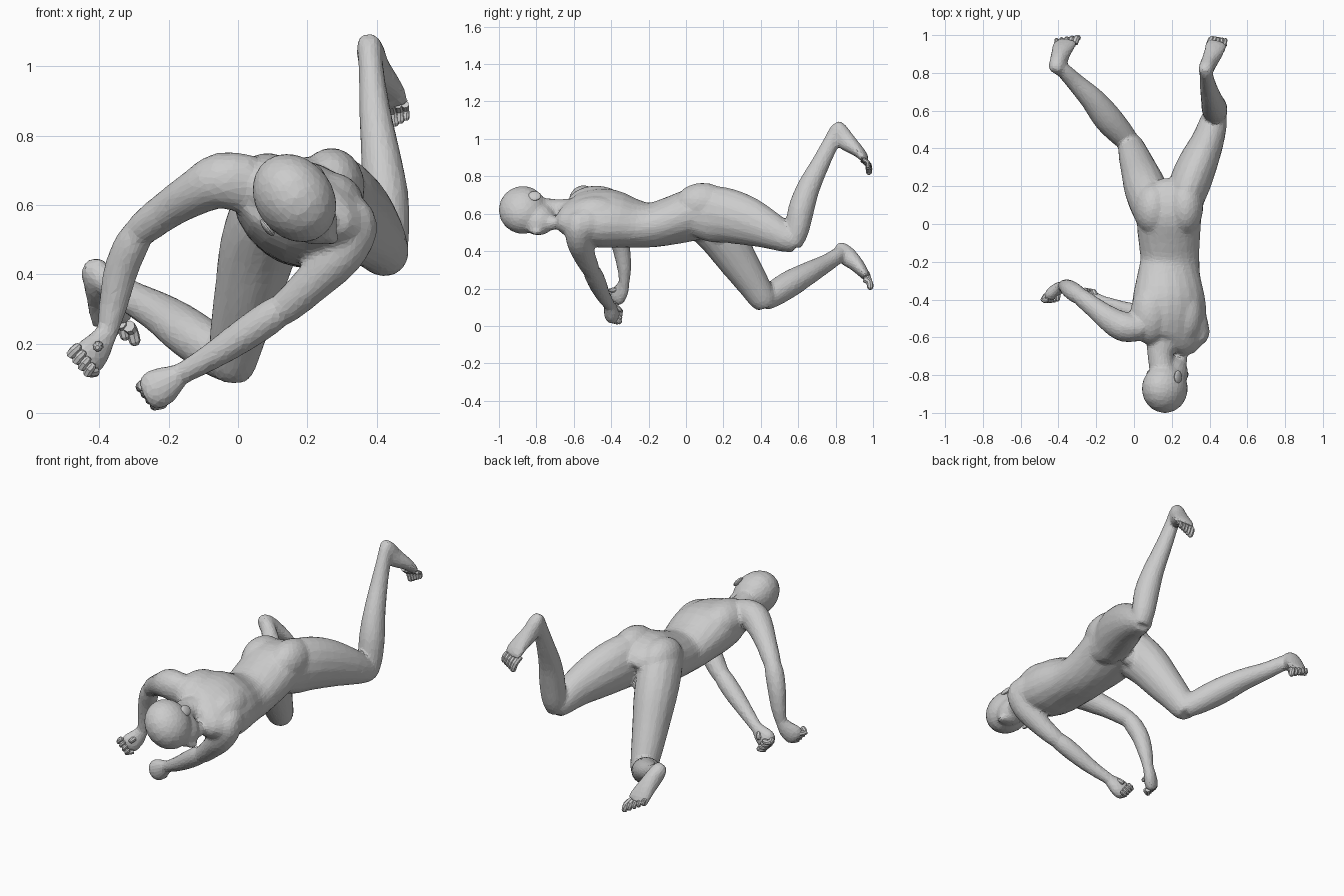
import bpy, bmesh, math
from mathutils import Vector, Matrix


def spline(rows, sub):
    """Catmull-Rom interpolation of every column of the ring table."""
    out = []
    n = len(rows)
    for i in range(n - 1):
        p = [rows[max(0, min(n - 1, i + k))] for k in (-1, 0, 1, 2)]
        for s in range(sub):
            t = s / sub
            out.append([0.5 * (2 * b + (c - a) * t + (2 * a - 5 * b + 4 * c - d) * t * t
                               + (3 * b - a - 3 * c + d) * t ** 3) for a, b, c, d in zip(*p)])
    out.append(list(rows[-1]))
    return out


def loft(bm, rows, up, sides=16, sub=3):
    """Tube of elliptical rings: x, y, z, side radius, up radius, optional roll."""
    rows = spline(rows, sub)
    pts = [Vector(r[:3]) for r in rows]
    rings = []
    for i, r in enumerate(rows):
        t = (pts[min(i + 1, len(pts) - 1)] - pts[max(i - 1, 0)]).normalized()
        side = t.cross(Vector(up)).normalized()
        u = side.cross(t)
        roll = math.radians(r[5]) if len(r) > 5 else 0
        ring = []
        for k in range(sides):
            a = 2 * math.pi * k / sides
            ca, sa = r[3] * math.cos(a), r[4] * math.sin(a)
            ring.append(bm.verts.new(pts[i] + side * (ca * math.cos(roll) - sa * math.sin(roll))
                                     + u * (ca * math.sin(roll) + sa * math.cos(roll))))
        rings.append(ring)
    faces = [bm.faces.new(rings[0]), bm.faces.new(rings[-1][::-1])]
    for a, b in zip(rings, rings[1:]):
        for k in range(sides):
            j = (k + 1) % sides
            faces.append(bm.faces.new((a[k], b[k], b[j], a[j])))
    bmesh.ops.recalc_face_normals(bm, faces=faces)


def ball(bm, c, r, tilt=0):
    """Ellipsoid, tilted about the y axis by some degrees."""
    m = (Matrix.Translation(c) @ Matrix.Rotation(math.radians(tilt), 4, 'Y')
         @ Matrix.Diagonal((*r, 1)))
    bmesh.ops.create_uvsphere(bm, u_segments=18, v_segments=12, radius=1, matrix=m)


def finish(bm, name):
    me = bpy.data.meshes.new(name)
    bm.to_mesh(me)
    bm.free()
    ob = bpy.data.objects.new(name, me)
    bpy.context.collection.objects.link(ob)
    return ob


def digits(name, base, tip, bend, r, n):
    """A row of n fingers or toes between two base and two tip points."""
    bm = bmesh.new()
    for i in range(n):
        f = i / (n - 1)
        a = Vector(base[0]).lerp(Vector(base[1]), f)
        b = Vector(tip[0]).lerp(Vector(tip[1]), f)
        m = (a + b) / 2 + Vector(bend)
        rr = r[0] + (r[1] - r[0]) * f
        e = b + (b - m).normalized() * rr * 0.6
        loft(bm, [(*a, rr, rr), (*m, rr, rr), (*b, rr * .9, rr * .9), (*e, rr * .4, rr * .4)],
             (0.3, 0.5, 0.81), 8, 2)
    finish(bm, name)


body = bmesh.new()
Z, Y = (0, 0, 1), (0, 1, 0)

# torso, rolled at the shoulders
loft(body, [(.175, -.655, .61, .09, .06, -22), (.185, -.615, .595, .185, .10, -22),
            (.185, -.52, .58, .205, .14, -22), (.185, -.40, .573, .20, .15, -22),
            (.185, -.28, .547, .172, .128, -15), (.19, -.18, .54, .157, .12, -5),
            (.185, -.05, .57, .167, .132, 5), (.185, .06, .60, .17, .14, 8),
            (.18, .16, .59, .13, .12, 8), (.18, .20, .57, .07, .08, 8)], Z, 20)
ball(body, (.085, -.48, .645), (.105, .16, .105), 15)   # shoulder blades
ball(body, (.265, -.48, .59), (.10, .16, .105), 25)
ball(body, (.315, -.54, .545), (.08, .10, .09))         # near shoulder
ball(body, (.27, .09, .65), (.097, .15, .115))          # buttocks
ball(body, (.10, .08, .63), (.097, .14, .11))
ball(body, (.175, .17, .50), (.04, .045, .05))          # groin

# neck, skull and face
loft(body, [(.165, -.58, .60, .11, .085), (.145, -.65, .61, .08, .07),
            (.14, -.71, .615, .067, .064), (.155, -.80, .62, .07, .07)], Z)
ball(body, (.163, -.872, .62), (.138, .13, .112), 53)
ball(body, (.205, -.79, .572), (.096, .092, .073), 53)
ball(body, (.242, -.72, .55), (.04, .04, .04))
loft(body, [(.24, -.85, .53, .015, .015), (.272, -.80, .502, .021, .02),
            (.262, -.78, .515, .02, .015)], Z, 10)

# leg stretched back with the shin raised
loft(body, [(.27, 0, .61, .08, .11), (.27, .12, .60, .10, .148), (.298, .22, .59, .11, .147),
            (.342, .33, .56, .104, .132), (.39, .44, .515, .087, .104),
            (.42, .54, .467, .074, .076), (.428, .59, .447, .06, .057)], Z)
loft(body, [(.43, .575, .425, .05, .04), (.43, .592, .50, .064, .062),
            (.425, .615, .62, .068, .07), (.412, .655, .74, .058, .062),
            (.395, .72, .87, .046, .05), (.385, .775, .98, .037, .044),
            (.38, .81, 1.05, .036, .04)], Y)
loft(body, [(.375, .80, 1.085, .025, .022), (.38, .82, 1.053, .04, .041),
            (.395, .85, .995, .043, .052), (.418, .90, .952, .05, .039),
            (.433, .94, .915, .057, .027), (.442, .957, .885, .055, .02)], (.1, .7, .7))

# leg drawn forward with the knee down
loft(body, [(.10, .02, .62, .09, .10), (.09, .10, .58, .11, .13), (.06, .19, .48, .113, .123),
            (.028, .28, .345, .097, .105), (0, .36, .225, .082, .086),
            (-.015, .412, .14, .067, .072), (-.02, .43, .10, .048, .05)], (0, .6, .6))
loft(body, [(-.01, .42, .135, .05, .055), (-.06, .47, .17, .067, .068),
            (-.14, .56, .228, .077, .071), (-.22, .66, .285, .065, .06),
            (-.31, .75, .335, .049, .048), (-.37, .81, .375, .041, .043),
            (-.405, .83, .395, .038, .04)], Z)
loft(body, [(-.42, .81, .432, .025, .022), (-.412, .83, .412, .042, .04),
            (-.40, .86, .375, .046, .052), (-.385, .91, .33, .053, .041),
            (-.368, .95, .282, .062, .029), (-.361, .967, .258, .06, .02)], (-.1, .6, .75))

# bent outer arm: upper arm, forearm, palm
loft(body, [(.03, -.55, .66, .07, .085), (-.05, -.545, .67, .08, .082),
            (-.12, -.51, .637, .07, .067), (-.20, -.45, .588, .056, .056),
            (-.27, -.395, .535, .049, .05), (-.29, -.38, .51, .04, .04)], Z)
loft(body, [(-.275, -.39, .54, .04, .04), (-.305, -.37, .49, .05, .05),
            (-.338, -.345, .41, .05, .047), (-.36, -.33, .31, .042, .038),
            (-.375, -.33, .24, .032, .029), (-.385, -.335, .21, .03, .028)], Y)
loft(body, [(-.38, -.33, .23, .032, .029), (-.405, -.345, .19, .048, .034),
            (-.43, -.365, .16, .055, .036), (-.448, -.375, .138, .045, .026)], (.5, -.7, 0))

# arm reaching across under the chest
loft(body, [(.335, -.56, .59, .05, .06), (.335, -.57, .53, .068, .075),
            (.29, -.57, .455, .07, .07), (.22, -.545, .38, .058, .06),
            (.15, -.515, .315, .05, .05), (.11, -.50, .285, .042, .042)], Y)
loft(body, [(.14, -.515, .31, .04, .04), (.09, -.495, .275, .05, .05),
            (.01, -.47, .22, .048, .048), (-.07, -.445, .167, .04, .04),
            (-.15, -.415, .12, .033, .032), (-.18, -.405, .105, .031, .03)], Y)
loft(body, [(-.17, -.41, .11, .034, .03), (-.21, -.40, .083, .054, .04),
            (-.245, -.395, .063, .058, .042), (-.268, -.39, .052, .042, .032)], Y)

# fuse the limbs into one faceted skin
skin = finish(body, "body")
bpy.context.view_layer.objects.active = skin
skin.select_set(True)
m = skin.modifiers.new("fuse", 'REMESH')
m.mode = 'VOXEL'
m.voxel_size = 0.01
m = skin.modifiers.new("soften", 'SMOOTH')
m.factor = 0.5
m.iterations = 8
m = skin.modifiers.new("facets", 'DECIMATE')
m.ratio = 0.15
for name in ("fuse", "soften", "facets"):
    bpy.ops.object.modifier_apply(modifier=name)
for p in skin.data.polygons:
    p.use_smooth = False

# ears
bm = bmesh.new()
ball(bm, (.233, -.81, .695), (.03, .035, .012), 53)
ball(bm, (.085, -.805, .535), (.03, .035, .012), 53)
finish(bm, "ears")

# toes and fingers
digits("raised_toes", ((.398, .945, .89), (.482, .945, .89)),
       ((.42, .978, .82), (.485, .972, .85)), (0, .014, .005), (.018, .011), 5)
digits("lower_toes", ((-.315, .955, .25), (-.41, .95, .285)),
       ((-.297, .985, .205), (-.41, .975, .262)), (0, .01, .008), (.018, .011), 5)
digits("outer_fingers", ((-.41, -.37, .118), (-.462, -.375, .17)),
       ((-.42, -.405, .135), (-.462, -.405, .19)), (-.018, -.012, -.01), (.014, .015), 4)
digits("inner_fingers", ((-.275, -.39, .08), (-.235, -.395, .03)),
       ((-.255, -.35, .08), (-.215, -.355, .025)), (-.016, .01, -.006), (.016, .015), 4)
digits("thumbs", ((-.40, -.34, .185), (-.20, -.385, .10)),
       ((-.405, -.40, .19), (-.215, -.355, .085)), (0, 0, .006), (.015, .015), 2)
